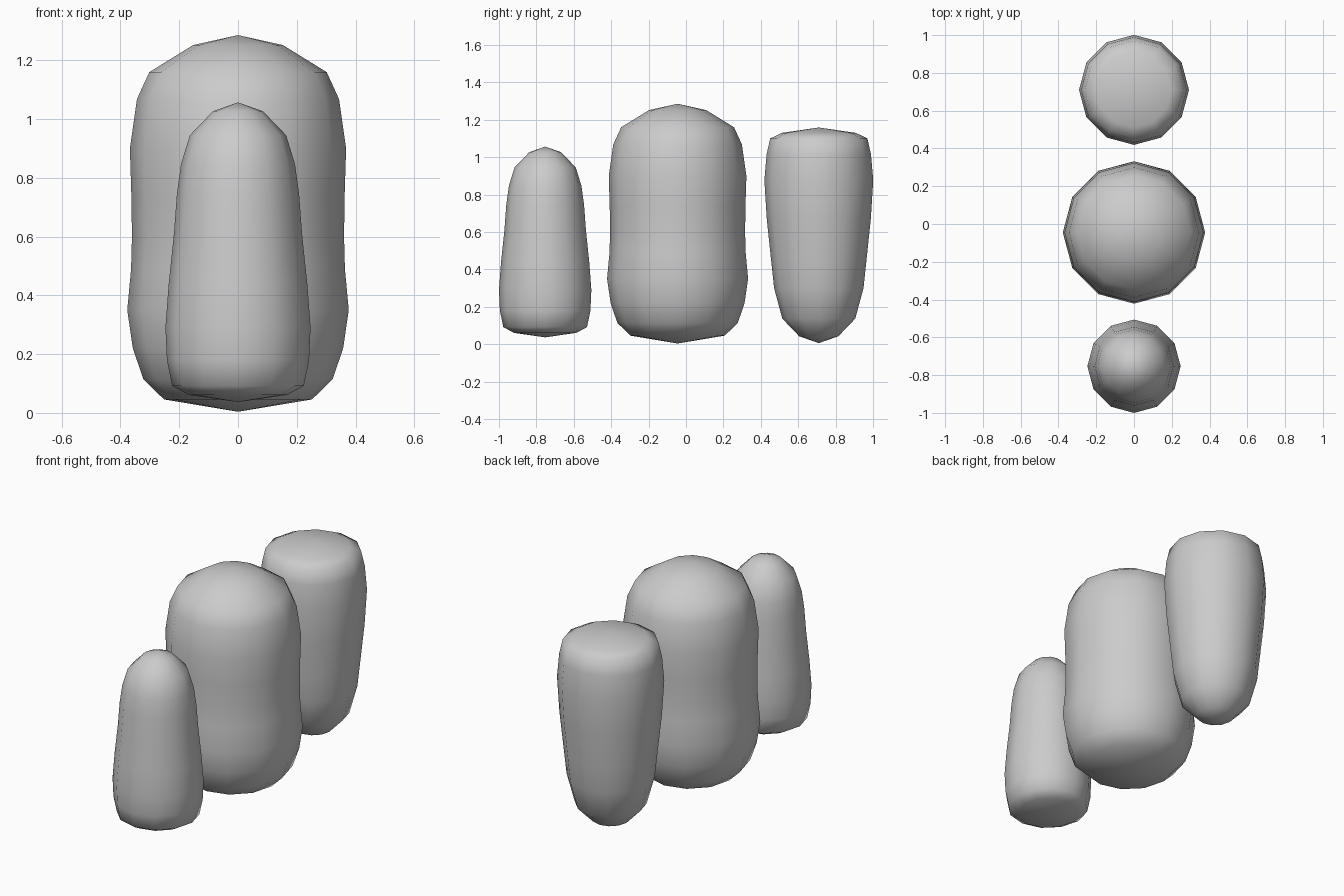
import bpy, bmesh
from math import cos, sin, tau

if "Cube" in bpy.data.objects:
    bpy.data.objects.remove(bpy.data.objects["Cube"])

SIDES = 12


def lathe(name, y, profile):
    """Spin a (radius, z) profile round a vertical axis; ends are poles."""
    bm = bmesh.new()
    rings = []
    for r, z in profile:
        n = SIDES if r else 1
        rings.append([bm.verts.new((r * cos(tau * i / SIDES), y + r * sin(tau * i / SIDES), z))
                      for i in range(n)])
    for low, high in zip(rings, rings[1:]):
        for i in range(SIDES):
            j = (i + 1) % SIDES
            if len(low) == 1:
                bm.faces.new((low[0], high[j], high[i]))
            elif len(high) == 1:
                bm.faces.new((low[i], low[j], high[0]))
            else:
                bm.faces.new((low[i], low[j], high[j], high[i]))
    bmesh.ops.recalc_face_normals(bm, faces=bm.faces)
    for f in bm.faces:
        f.smooth = True
    mesh = bpy.data.meshes.new(name)
    bm.to_mesh(mesh)
    bm.free()
    obj = bpy.data.objects.new(name, mesh)
    bpy.context.collection.objects.link(obj)


# Small boulder in front, flat base and pointed top
lathe("front_stone", -0.753, [
    (0, .037), (.167, .061), (.224, .092), (.242, .18), (.247, .29), (.236, .438),
    (.218, .61), (.208, .745), (.194, .847), (.164, .945), (.085, 1.027), (0, 1.057)])

# Large middle boulder with a slight waist
lathe("middle_stone", -0.045, [
    (0, .004), (.252, .046), (.322, .114), (.358, .22), (.377, .35), (.364, .49),
    (.361, .6), (.363, .74), (.368, .9), (.344, 1.068), (.302, 1.16), (.153, 1.252), (0, 1.286)])

# Back boulder, tapering down to a narrow foot under a flat top
lathe("back_stone", 0.71, [
    (0, .006), (.105, .043), (.195, .137), (.239, .3), (.255, .45), (.278, .668),
    (.291, .877), (.279, 1.016), (.26, 1.10), (.199, 1.13), (0, 1.159)])
